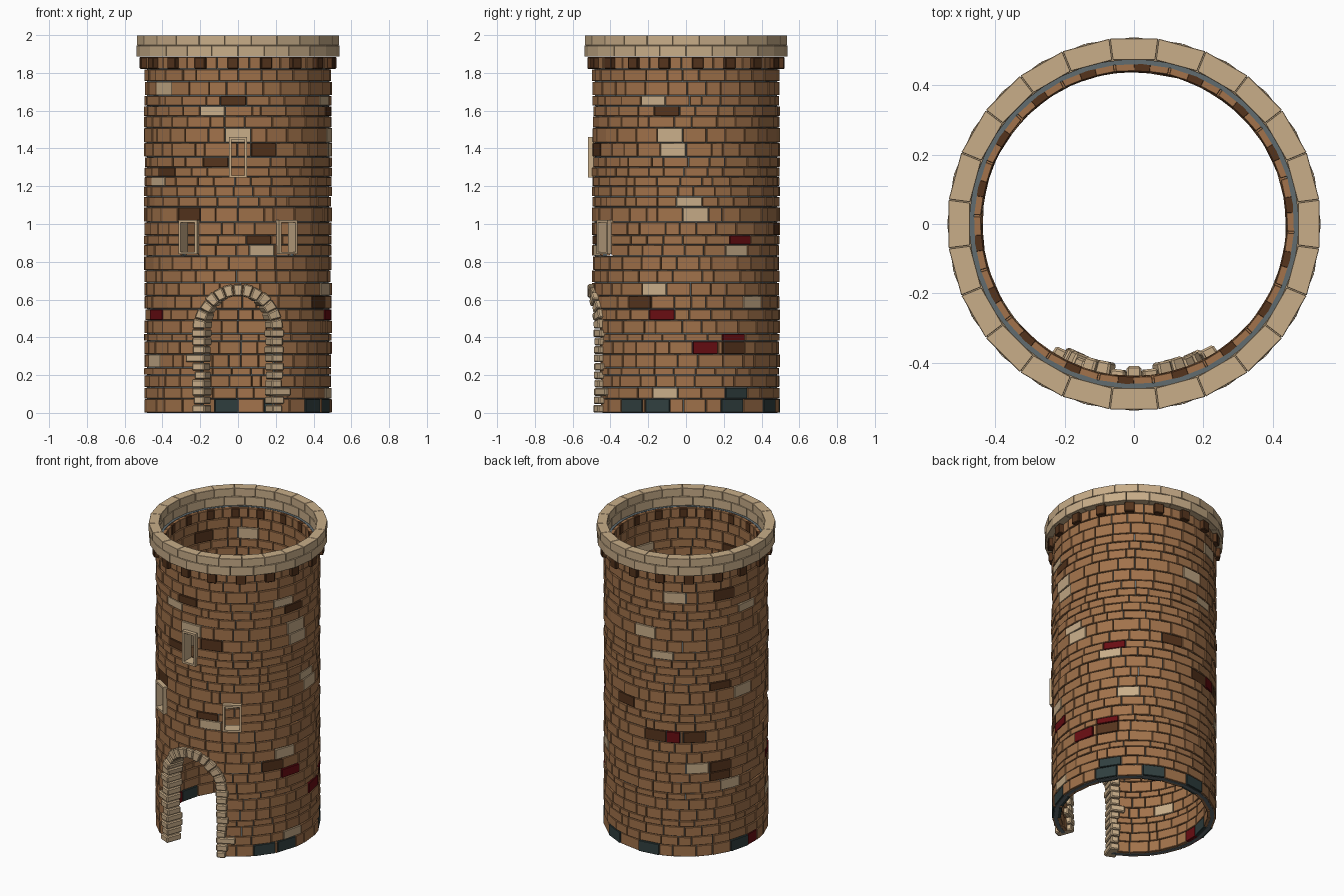
import bpy
import bmesh
import random
from math import sin, cos, asin, sqrt, radians, degrees, pi

random.seed(7)
old = bpy.data.objects.get("Cube")
if old:
    bpy.data.objects.remove(old, do_unlink=True)


def material(name, *rgb):
    mat = bpy.data.materials.new(name)
    mat.use_nodes = True
    mat.diffuse_color = (*rgb, 1)
    mat.node_tree.nodes["Principled BSDF"].inputs["Base Color"].default_value = (*rgb, 1)
    return mat


PALETTE = {
    "brick": material("brown_brick", .36, .17, .07),
    "cream": material("cream_stone", .58, .42, .25),
    "dark": material("dark_brown_brick", .09, .034, .012),
    "red": material("deep_red_brick", .14, .004, .006),
    "slate": material("slate_brick", .03, .05, .05),
    "mortar": material("grey_mortar", .12, .15, .16),
}
KEYS = list(PALETTE)


def polar(angle, r, z):
    """Angle in degrees from the front, turning towards +x."""
    a = radians(angle)
    return (r * sin(a), -r * cos(a), z)


def hexahedron(bm, corners, color):
    """Corners: four of one end, then the matching four of the other."""
    v = [bm.verts.new(c) for c in corners]
    loops = [v[:4], v[4:]] + [[v[i], v[(i + 1) % 4], v[(i + 1) % 4 + 4], v[i + 4]] for i in range(4)]
    for loop in loops:
        bm.faces.new(loop).material_index = KEYS.index(color)


def rectangle(x0, x1, z0, z1):
    return [(x0, z0), (x1, z0), (x1, z1), (x0, z1)]


def block(bm, a0, a1, r0, r1, z0, z1, color, gap=0.0):
    """A straight block spanning part of a ring, shrunk by a joint gap."""
    da = degrees(gap / r1)
    section = rectangle(r0, r1, z0 + gap, z1 - gap)
    hexahedron(bm, [polar(a, r, z) for a in (a0 + da, a1 - da) for r, z in section], color)


def finish(bm, name, bevel=0.0):
    bmesh.ops.recalc_face_normals(bm, faces=bm.faces[:])
    mesh = bpy.data.meshes.new(name)
    bm.to_mesh(mesh)
    bm.free()
    for mat in PALETTE.values():
        mesh.materials.append(mat)
    obj = bpy.data.objects.new(name, mesh)
    bpy.context.collection.objects.link(obj)
    if bevel:
        mod = obj.modifiers.new("worn_edges", "BEVEL")
        mod.width = bevel
        mod.segments = 1
        mod.limit_method = "NONE"


# Course joints in hundredths, and odd bricks as (course, angle)
JOINTS = [0, 7.5, 13.5, 20, 24, 31, 38, 42, 49, 55, 62, 69, 75.5, 83, 89, 94, 101, 109,
          114.5, 120, 125, 130, 135.5, 143, 151, 157, 162.5, 168, 175.5, 182]
ODD = {
    "cream": [(1, 77), (4, -64), (7, 248), (9, 136), (9, 223), (10, 70), (13, 15), (13, 123),
              (16, 96), (16, 259), (17, 92), (19, -59), (21, 198), (22, 82), (23, 0),
              (23, 80), (23, 185), (25, -16), (25, 263), (26, 69), (27, -53), (27, 207)],
    "dark": [(5, 121), (8, 240), (9, 60), (9, 240), (12, 193), (12, 221), (14, 13),
             (15, 168), (16, -32), (17, 240), (20, -50), (21, -14), (22, 16), (25, 78),
             (26, -3), (27, 243)],
    "red": [(0, 267), (5, 102), (6, 121), (8, -62), (8, 75), (12, 203), (14, 126)],
    "slate": [(0, 54), (0, 72), (0, 120), (0, 154), (0, 188), (0, 256), (1, 123)],
}
ODD_HALF = 8

# Doorway and window measurements
ARCH_Z, ARCH_IN, ARCH_OUT, FACE_R = .445, .175, .235, .51
# (angle, half width, sill height, head height)
WINDOWS = {"centre": (0, .047, 1.245, 1.46),
           "left": (31, .057, .84, 1.02),
           "right": (-31, .057, .84, 1.02)}


def openings(z0, z1):
    """Angle ranges left free of bricks in a course."""
    mid = (z0 + z1) / 2
    spans = []
    rise = max(0, mid - ARCH_Z)
    clear = (ARCH_IN + ARCH_OUT) / 2
    if rise < clear:
        half = degrees(asin(sqrt(clear ** 2 - rise ** 2) / FACE_R))
        spans.append((-half, half, None))
    for angle, half_w, low, high in WINDOWS.values():
        if low < mid < high:
            half = degrees(asin((half_w - .006) / .48))
            spans.append((angle - half, angle + half, None))
    return spans


def fill(lo, hi):
    """Plain bricks of uneven length between two angles."""
    if hi - lo < 1:
        return []
    n = max(1, round((hi - lo) / 12.5))
    step = (hi - lo) / n
    cuts = [lo] + [lo + step * (i + random.uniform(-.3, .3)) for i in range(1, n)] + [hi]
    return [(a, b, "brick") for a, b in zip(cuts, cuts[1:])]


def lay(a, b, z0, z1, key):
    """One brick with the piece of recessed mortar behind it."""
    block(bricks, a, b, .441, .496 + random.uniform(-.003, .003), z0, z1, key, .002)
    block(mortar, a, b, .461, .484, z0, z1, "mortar")


# Round wall: brick courses over a recessed mortar shell
bricks, mortar = bmesh.new(), bmesh.new()
for row, pair in enumerate(zip(JOINTS, JOINTS[1:])):
    z0, z1 = (j / 100 for j in pair)
    fixed = openings(z0, z1)
    fixed += [(a - ODD_HALF, a + ODD_HALF, key)
              for key, spots in ODD.items() for r, a in spots if r == row]
    fixed.sort(key=lambda span: span[0])
    start = fixed[0][0] if fixed else random.uniform(-20, 0)
    course, cursor = [], start
    for a, b, key in fixed:
        course += fill(cursor, a) + [(max(a, cursor), b, key)]
        cursor = b
    for a, b, key in course + fill(cursor, start + 360):
        if key:
            lay(a, b, z0, z1, key)

# Corbel course: plain fillers with projecting dark brackets
corbels = bmesh.new()
BRACKETS = 18
WALL_TOP, CROWN_BASE = 1.82, 1.885
pitch = 360 / BRACKETS
for i in range(BRACKETS):
    mid = i * pitch - 3
    block(corbels, mid - 3.4, mid + 3.4, .437, .522, WALL_TOP, CROWN_BASE, "dark", .001)
    lay(mid, mid + pitch / 2, WALL_TOP, CROWN_BASE, "brick")
    lay(mid + pitch / 2, mid + pitch, WALL_TOP, CROWN_BASE, "brick")
finish(bricks, "wall_bricks", .005)
finish(mortar, "wall_mortar")
finish(corbels, "corbel_brackets", .004)

# Crowning ring of two staggered stone courses
crown = bmesh.new()
STONES = 24
for z0, z1, shift in ((CROWN_BASE, 1.945, 0), (1.945, 2, .5)):
    for i in range(STONES):
        a = (i + shift) * 360 / STONES
        block(crown, a, a + 360 / STONES, .476, .538, z0, z1, "cream", .0008)
finish(crown, "crown_ring", .0015)


def door_stone(bm, outline):
    """Wrap a four-cornered front outline (x, z) around the wall."""
    outer = FACE_R + random.uniform(.002, .014)
    inner = .412 + random.uniform(-.01, .01)
    hexahedron(bm, [polar(degrees(asin(x / FACE_R)), r, z)
                    for r in (inner, outer) for x, z in outline], "cream")


# Door surround: stacked jamb stones on both sides and arch stones
surround = bmesh.new()
JAMB = 10
for side, long_stone in ((1, 2), (-1, 6)):
    for i in range(JAMB):
        z0, z1 = (ARCH_Z * (i + k) / JAMB for k in (.03, .95))
        x0 = ARCH_IN + random.uniform(-.006, .006)
        x1 = ARCH_OUT + random.uniform(-.006, .01) + (.035 if i == long_stone else 0)
        door_stone(surround, rectangle(side * x0, side * x1, z0, z1))
VOUSSOIRS = 13
for i in range(VOUSSOIRS):
    t0, t1 = (pi * (i + k) / VOUSSOIRS for k in (.04, .96))
    r1 = ARCH_OUT + random.uniform(-.004, .008)
    door_stone(surround, [(r * cos(t), ARCH_Z + r * sin(t))
                          for r, t in rectangle(ARCH_IN, r1, t0, t1)])
finish(surround, "door_surround", .006)

# Window frames: four stone bars each, turned to follow the wall
BAR = .013
for name, (angle, half_w, low, high) in WINDOWS.items():
    frame = bmesh.new()
    a = radians(angle)
    inset = half_w - BAR
    for bar in ((-half_w, -inset, low, high), (inset, half_w, low, high),
                (-inset, inset, low, low + BAR), (-inset, inset, high - BAR, high)):
        hexahedron(frame, [(x * cos(a) + r * sin(a), x * sin(a) - r * cos(a), z)
                           for r in (.44, .518) for x, z in rectangle(*bar)], "cream")
    finish(frame, name + "_window_frame")
